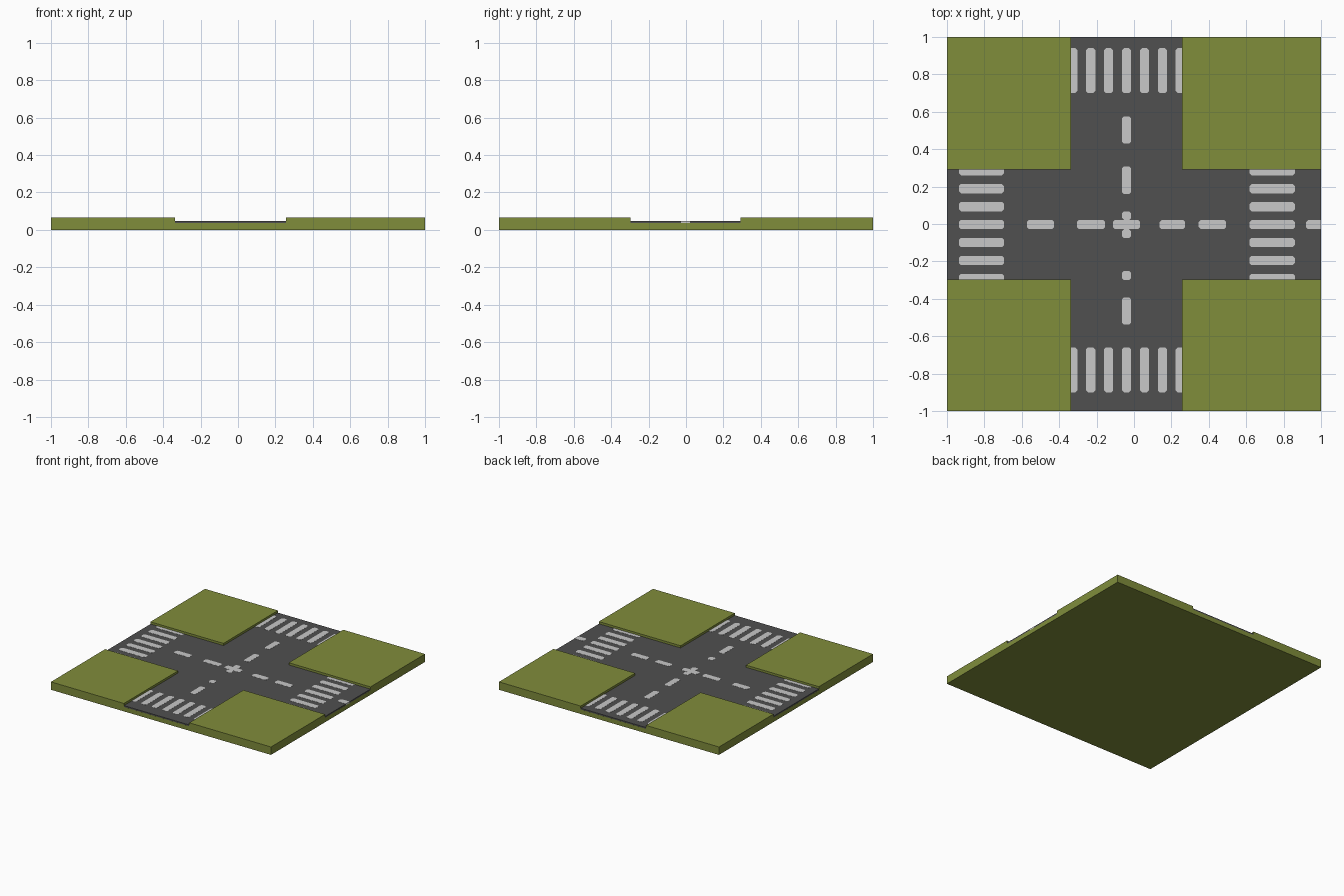
import bpy, bmesh

if "Cube" in bpy.data.objects:
    bpy.data.objects.remove(bpy.data.objects["Cube"])

# Road edges (slightly off-centre) and heights
X0, X1, Y0, Y1 = -0.337, 0.257, -0.297, 0.292
CX, CY = -0.04, -0.003
Z_BED, Z_ROAD, Z_MARK, Z_GRASS = 0.036, 0.047, 0.048, 0.065
HALF_W, CHAMFER = 0.025, 0.011


def material(name, rgb):
    m = bpy.data.materials.new(name)
    m.diffuse_color = (*rgb, 1)
    m.use_nodes = True
    m.node_tree.nodes["Principled BSDF"].inputs["Base Color"].default_value = m.diffuse_color
    return m


GREEN = material("grass green", (0.216, 0.266, 0.044))
GREY = material("asphalt grey", (0.08, 0.08, 0.08))
WHITE = material("marking white", (0.578, 0.578, 0.578))


def finish(bm, name, mat):
    bmesh.ops.recalc_face_normals(bm, faces=bm.faces)
    me = bpy.data.meshes.new(name)
    bm.to_mesh(me)
    bm.free()
    me.materials.append(mat)
    bpy.context.collection.objects.link(bpy.data.objects.new(name, me))


def extrude(bm, faces, height):
    r = bmesh.ops.extrude_face_region(bm, geom=faces)
    vs = [v for v in r["geom"] if isinstance(v, bmesh.types.BMVert)]
    bmesh.ops.translate(bm, verts=vs, vec=(0, 0, height))
    return [f for f in r["geom"] if isinstance(f, bmesh.types.BMFace)]


def cell_grid(bm, xs, ys, z):
    v = [[bm.verts.new((x, y, z)) for y in ys] for x in xs]
    return {(i, j): bm.faces.new((v[i][j], v[i + 1][j], v[i + 1][j + 1], v[i][j + 1]))
            for i in range(3) for j in range(3)}


# Ground: slab with the four corner lawns raised above the road bed
bm = bmesh.new()
cells = cell_grid(bm, (-1, X0, X1, 1), (-1, Y0, Y1, 1), 0)
tops = extrude(bm, list(cells.values()), Z_BED)
# restore the underside when the extrusion removed it
if not any(all(v.co.z < 1e-6 for v in f.verts) for f in bm.faces):
    bm.faces.new([bm.verts.new(c) for c in ((-1, -1, 0), (-1, 1, 0), (1, 1, 0), (1, -1, 0))])
for f in tops:
    c = f.calc_center_median()
    if not (X0 < c.x < X1 or Y0 < c.y < Y1):
        before = f
        extrude(bm, [f], Z_GRASS - Z_BED)
        if before.is_valid:
            bm.faces.remove(before)
finish(bm, "grass_ground", GREEN)

# Road: cross-shaped slab lying in the bed
bm = bmesh.new()
E = 0.9995
cross = [(X0, -E), (X1, -E), (X1, Y0), (E, Y0), (E, Y1), (X1, Y1),
         (X1, E), (X0, E), (X0, Y1), (-E, Y1), (-E, Y0), (X0, Y0)]
f = bm.faces.new([bm.verts.new((x, y, Z_BED)) for x, y in cross])
extrude(bm, [f], Z_ROAD - Z_BED)
finish(bm, "road", GREY)


def marking(bm, x0, x1, y0, y1, z=Z_ROAD):
    """Thin plate with clipped corners, square where it meets a road edge."""
    pts = []
    for k, (x, y, sx, sy) in enumerate(((x0, y0, 1, 1), (x1, y0, -1, 1),
                                        (x1, y1, -1, -1), (x0, y1, 1, -1))):
        if x in (X0, X1, 1) or y in (Y0, Y1):
            pts.append((x, y))
        else:
            pair = [(x, y + sy * CHAMFER), (x + sx * CHAMFER, y)]
            pts += pair if k % 2 == 0 else pair[::-1]
    f = bm.faces.new([bm.verts.new((x, y, z)) for x, y in pts])
    extrude(bm, [f], Z_MARK - z)


# Zebra crossings on each arm
for name, a, b in (("north", 0.70, 0.94), ("south", -0.90, -0.66)):
    bm = bmesh.new()
    for i in range(-3, 4):
        c = CX + i * 0.096
        marking(bm, max(c - HALF_W, X0), min(c + HALF_W, X1), a, b)
    finish(bm, name + "_crossing", WHITE)
for name, a, b in (("west", -0.936, -0.695), ("east", 0.618, 0.86)):
    bm = bmesh.new()
    for i in range(-3, 4):
        c = CY + i * 0.096
        marking(bm, a, b, max(c - HALF_W, Y0), min(c + HALF_W, Y1))
    finish(bm, name + "_crossing", WHITE)

# Centre-line dashes
bm = bmesh.new()
for a, b in ((0.43, 0.575), (0.16, 0.307), (CY + HALF_W, 0.067), (-0.075, CY - HALF_W),
             (-0.30, -0.25), (-0.537, -0.393)):
    marking(bm, CX - HALF_W, CX + HALF_W, a, b)
finish(bm, "north_south_dashes", WHITE)
bm = bmesh.new()
for a, b in ((-0.572, -0.428), (-0.305, -0.155), (-0.112, 0.032),
             (0.137, 0.273), (0.346, 0.492)):
    marking(bm, a, b, CY - HALF_W, CY + HALF_W)
# last dash wraps over the road end
marking(bm, 0.92, 1, CY - HALF_W, CY + HALF_W, Z_BED)
finish(bm, "east_west_dashes", WHITE)
